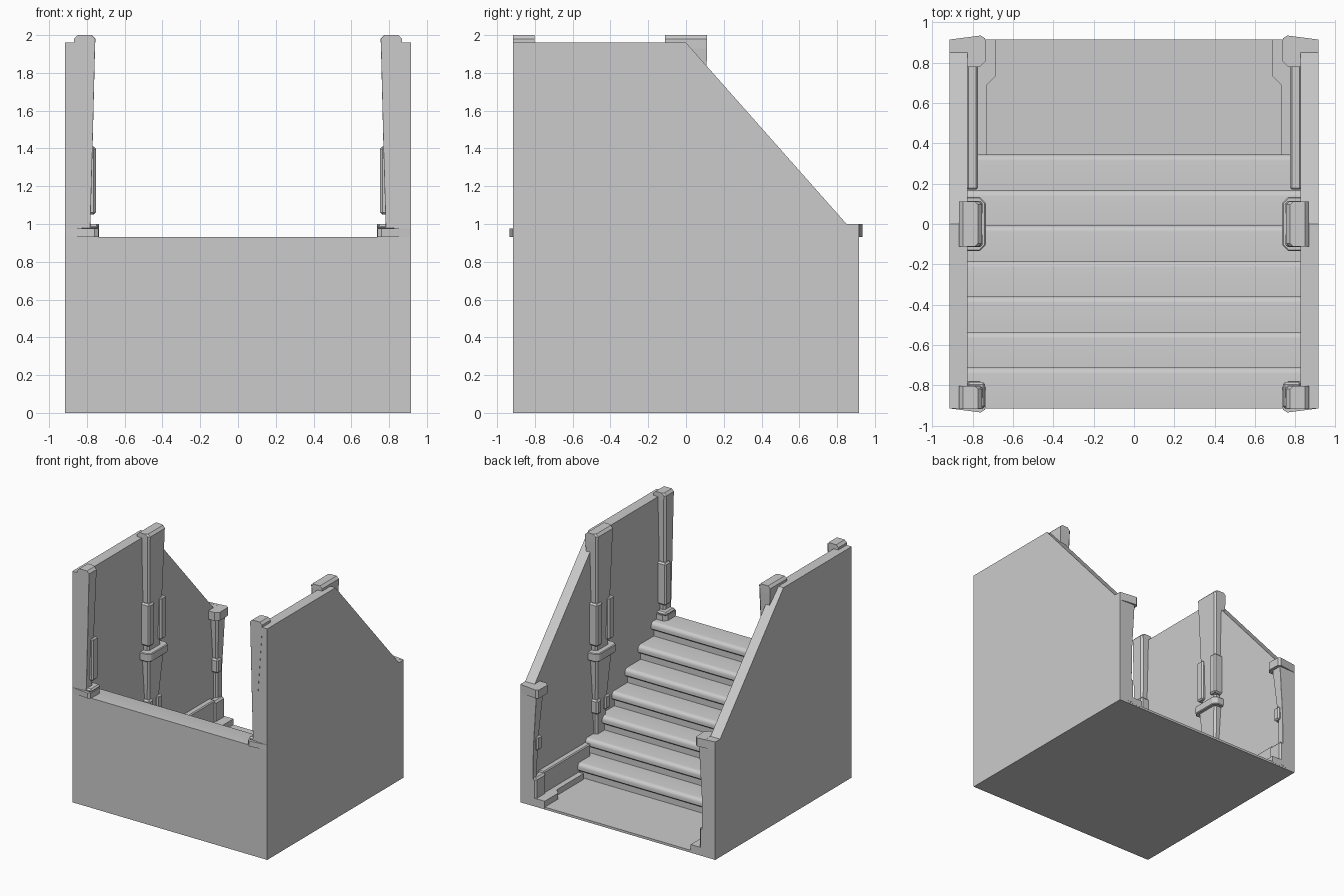
import bpy, bmesh, math

if "Cube" in bpy.data.objects:
    bpy.data.objects.remove(bpy.data.objects["Cube"])


def finish(name, bm, mirror=True, bevel=0.0):
    bmesh.ops.recalc_face_normals(bm, faces=bm.faces)
    mesh = bpy.data.meshes.new(name)
    bm.to_mesh(mesh)
    bm.free()
    obj = bpy.data.objects.new(name, mesh)
    bpy.context.collection.objects.link(obj)
    if bevel:
        mod = obj.modifiers.new("chamfer", 'BEVEL')
        mod.width, mod.segments = bevel, 1
    if mirror:
        obj.modifiers.new("mirror", 'MIRROR')
    return obj


def loft(name, rings, **kw):
    """Skin a list of closed rings and cap both ends."""
    bm = bmesh.new()
    loops = [[bm.verts.new(p) for p in ring] for ring in rings]
    n = len(loops[0])
    for a, b in zip(loops, loops[1:]):
        for i in range(n):
            j = (i + 1) % n
            bm.faces.new((a[i], a[j], b[j], b[i]))
    bm.faces.new(loops[0])
    bm.faces.new(loops[-1][::-1])
    return finish(name, bm, **kw)


def extrude_x(name, profile, x0, x1, **kw):
    return loft(name, [[(x, y, z) for y, z in profile] for x in (x0, x1)], **kw)


def extrude_z(name, outline, z0, z1, **kw):
    return loft(name, [[(x, y, z) for x, y in outline] for z in (z0, z1)], **kw)


def box(name, x0, x1, y0, y1, z0, z1, **kw):
    return extrude_z(name, [(x0, y0), (x1, y0), (x1, y1), (x0, y1)], z0, z1, **kw)


E = 0.915            # half size of the module
RUN, RISE = 0.176, 0.13

# Side walls with sloped top
extrude_x("side_wall", [(-E, 0), (E, 0), (E, 1.0), (0.85, 1.0), (0, 1.96), (-E, 1.96)],
          0.825, E)

# Staircase with rounded overhanging nosings, plus the lower landing
profile = [(-E, 0), (-E, 0.93)]
for i in range(7):
    nose, top = -0.711 + RUN * i, 0.93 - RISE * i
    r = 0.032
    for k in range(5):
        a = math.pi / 2 * (1 - k / 4)
        profile.append((nose - r + r * math.cos(a), top - r + r * math.sin(a)))
    profile += [(nose, top - 0.055), (nose - 0.015, top - 0.068),
                (nose - 0.035, top - 0.068), (nose - 0.035, top - RISE)]
profile += [(E, 0.02), (E, 0)]
stairs = extrude_x("stairs", profile, -0.826, 0.826, mirror=False)
bpy.context.view_layer.objects.active = stairs
stairs.select_set(True)
bpy.ops.object.shade_smooth_by_angle(angle=math.radians(30))


def span(pos, half):
    """Y range of a pillar: half pillars at both ends, a full one mid-way."""
    return {"front": (-E - 0.002, -E + half), "middle": (-half, half),
            "back": (E - half, E + 0.002)}[pos]


def column(name, pos, sections, c=0.015):
    """Tapered column with chamfered inner corners; sections: z, inner, outer, half."""
    rings = []
    for z, xi, xo, half in sections:
        y0, y1 = span(pos, half)
        c0 = 0.001 if pos == "front" else c
        c1 = 0.001 if pos == "back" else c
        rings.append([(xo, y0, z), (xi + c0, y0, z), (xi, y0 + c0, z),
                      (xi, y1 - c1, z), (xi + c1, y1, z), (xo, y1, z)])
    return loft(name, rings)


def sleeves(name, pos, xi, near, far, z0, z1):
    """Raised blocks wrapping the inner corners of a pillar."""
    for s in (-1, 1):
        if (pos, s) in (("front", -1), ("back", 1)):
            continue
        base = {"front": -E, "middle": 0, "back": E}[pos]
        ys = sorted((base + s * near, base + s * far))
        box(f"{pos}_{name}", xi, 0.84, ys[0], ys[1], z0, z1, bevel=0.012)


# Pillars: upper posts above the collar, tapered legs below
for pos in ("front", "middle", "back"):
    if pos != "back":
        column(pos + "_upper_post", pos, [
            (0.98, 0.782, 0.83, 0.085), (1.4, 0.77, 0.83, 0.095), (1.93, 0.757, 0.868, 0.112),
            (1.98, 0.755, 0.868, 0.112), (2.0, 0.775, 0.848, 0.112)])
        sleeves("upper_sleeve", pos, 0.752, 0.04, 0.115, 1.05, 1.41)
    if pos != "front":
        bottom = 0.02 if pos == "back" else 0.2
        column(pos + "_lower_leg", pos, [
            (bottom, 0.795, 0.83, 0.06), (0.5, 0.79, 0.83, 0.068), (0.95, 0.762, 0.83, 0.105)])
        sleeves("lower_sleeve", pos, 0.77, 0.025, 0.088, 0.46, 0.58)

# Collars between posts and legs
d = 0.03
extrude_z("middle_collar", [(0.87, -0.135), (0.735 + d, -0.135), (0.735, -0.135 + d),
                            (0.735, 0.135 - d), (0.735 + d, 0.135), (0.87, 0.135)],
          0.93, 1.0, bevel=0.006)
for name, s, z0, z1 in (("front_collar", -1, 0.93, 0.975), ("back_collar", 1, 0.93, 1.001)):
    extrude_z(name, [(0.914, s * 0.9), (0.914, s * E), (0.76, s * 0.935), (0.738, s * 0.92),
                     (0.735, s * (0.78 + d)), (0.735 + d, s * 0.78), (0.826, s * 0.78),
                     (0.826, s * 0.9)], z0, z1)
box("front_collar_top", 0.738, 0.83, -0.914, -0.785, 0.97, 1.0, bevel=0.012)

# Skirting, kerb and pillar foot beside the lower landing
box("skirting", 0.775, 0.83, 0.17, 0.80, 0.01, 0.25, bevel=0.008)
box("pillar_foot", 0.765, 0.83, 0.78, 0.917, 0.01, 0.24, bevel=0.015)
extrude_z("kerb", [(0.83, 0.33), (0.73, 0.33), (0.73, 0.69), (0.685, 0.735),
                   (0.685, 0.916), (0.83, 0.916)], 0.01, 0.07)
